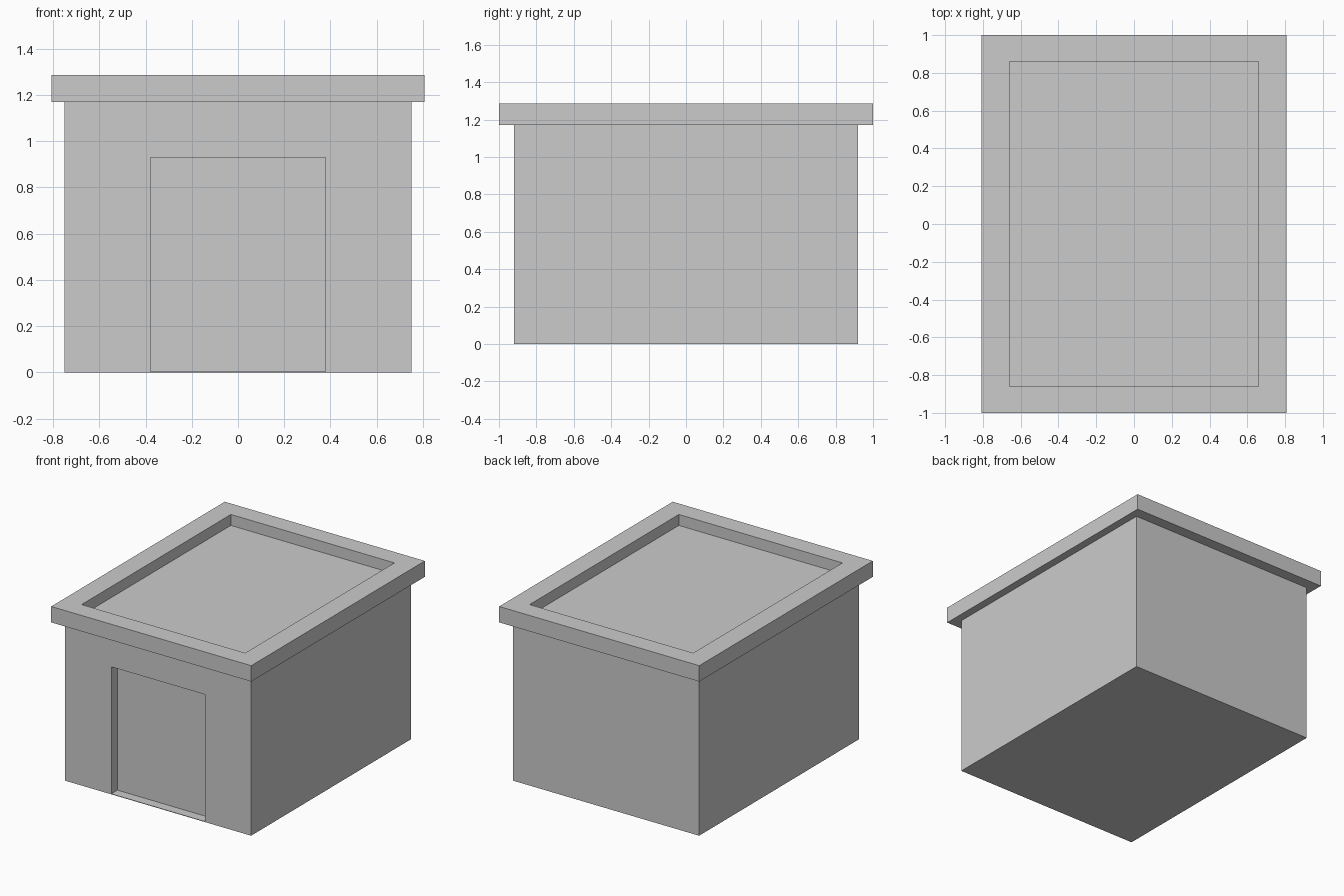
import bpy
import bmesh
from mathutils import Vector

cube = bpy.data.objects.get("Cube")
if cube:
    bpy.data.objects.remove(cube, do_unlink=True)

# One plain grey for the whole building
grey = bpy.data.materials.new("plain_grey")
grey.use_nodes = True
COLOUR = (0.6, 0.6, 0.6, 1)
grey.diffuse_color = COLOUR
grey.node_tree.nodes["Principled BSDF"].inputs["Base Color"].default_value = COLOUR


def recessed_box(name, low, high, normal, cut_low, cut_high, depth):
    """Box with a rectangular pocket sunk into the face that looks along normal."""
    low, high, normal = Vector(low), Vector(high), Vector(normal)
    bm = bmesh.new()
    bmesh.ops.create_cube(bm, size=1)
    for v in bm.verts:
        v.co = Vector(high[i] if v.co[i] > 0 else low[i] for i in range(3))
    bm.normal_update()
    face = max(bm.faces, key=lambda f: f.normal.dot(normal))
    bmesh.ops.inset_region(bm, faces=[face], thickness=0.05)
    # Fit the inset face to the pocket outline, then sink it
    middle = face.calc_center_median()
    axes = [i for i in range(3) if abs(normal[i]) < 0.5]
    for v in face.verts:
        for axis, a, b in zip(axes, cut_low, cut_high):
            v.co[axis] = b if v.co[axis] > middle[axis] else a
    floor = bmesh.ops.extrude_discrete_faces(bm, faces=[face])["faces"][0]
    bmesh.ops.translate(bm, verts=floor.verts, vec=-normal * depth)
    bmesh.ops.recalc_face_normals(bm, faces=bm.faces)
    mesh = bpy.data.meshes.new(name)
    bm.to_mesh(mesh)
    bm.free()
    mesh.materials.append(grey)
    obj = bpy.data.objects.new(name, mesh)
    bpy.context.collection.objects.link(obj)
    return obj


# Walls with the shallow doorway in the front
recessed_box("walls", (-0.75, -0.92, 0), (0.75, 0.92, 1.17), (0, -1, 0),
             (-0.378, 0.004), (0.378, 0.93), 0.07)

# Overhanging flat roof with a raised rim
recessed_box("roof", (-0.807, -1, 1.17), (0.807, 1, 1.286), (0, 0, 1),
             (-0.66, -0.86), (0.66, 0.86), 0.08)
